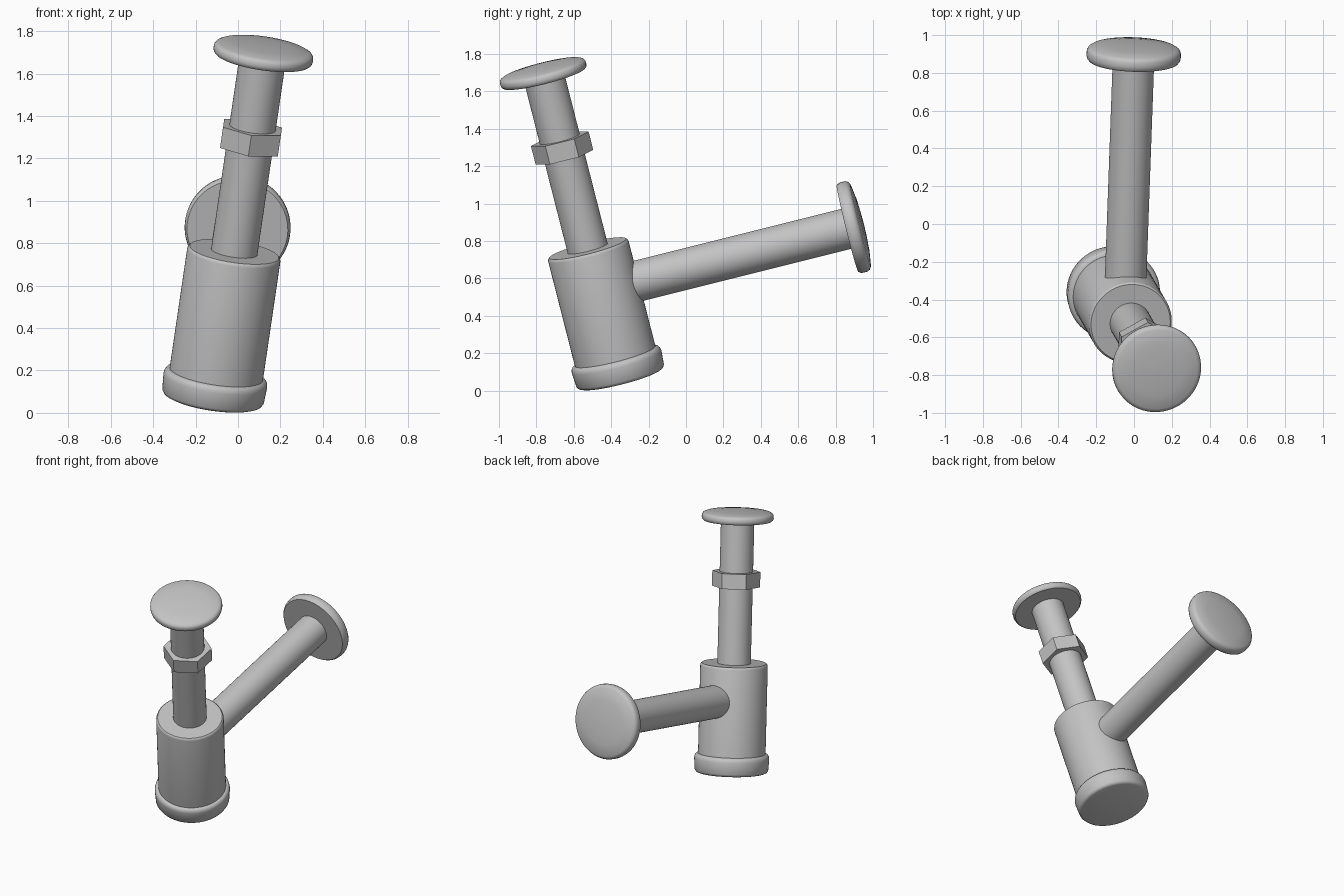
import bpy, bmesh, math
from mathutils import Vector, Matrix

cube = bpy.data.objects.get("Cube")
if cube:
    bpy.data.objects.remove(cube, do_unlink=True)

metal = bpy.data.materials.new("grey metal")
metal.use_nodes = True
grey = (0.55, 0.55, 0.55, 1)
metal.diffuse_color = grey
metal.node_tree.nodes["Principled BSDF"].inputs["Base Color"].default_value = grey

# Tilted frame: "up" runs along the trap body, "out" along the wall pipe
up = Vector((0.147, -0.255, 1)).normalized()
out = Vector((0.037, 1, 0.256))
out = (out - up * out.dot(up)).normalized()
side = out.cross(up)
base = Vector((-0.12, -0.348, 0.064))


def frame(origin, x, y, z):
    m = Matrix((x, y, z)).transposed().to_4x4()
    m.translation = origin
    return m


body_frame = frame(base, side, out, up)
pipe_frame = frame(base + up * 0.49, side, -up, out)


def lathe(name, profile, matrix, sides=64, smooth=True):
    """Revolve (radius, height) points around the local z axis."""
    bm = bmesh.new()
    pts = [(0, profile[0][1])] + profile + [(0, profile[-1][1])]
    verts = [bm.verts.new((0, r, h)) for r, h in pts]
    edges = [bm.edges.new(p) for p in zip(verts, verts[1:])]
    bmesh.ops.spin(bm, geom=verts + edges, cent=(0, 0, 0), axis=(0, 0, 1),
                   angle=math.tau, steps=sides, use_merge=True)
    bmesh.ops.remove_doubles(bm, verts=bm.verts, dist=1e-5)
    bmesh.ops.recalc_face_normals(bm, faces=bm.faces)
    mesh = bpy.data.meshes.new(name)
    bm.to_mesh(mesh)
    bm.free()
    mesh.materials.append(metal)
    obj = bpy.data.objects.new(name, mesh)
    bpy.context.collection.objects.link(obj)
    obj.matrix_world = matrix
    if smooth:
        bpy.ops.object.select_all(action="DESELECT")
        obj.select_set(True)
        bpy.context.view_layer.objects.active = obj
        bpy.ops.object.shade_smooth_by_angle(angle=math.radians(40))
    return obj


def flange(name, radius, start, thick, matrix):
    """Disc with a rounded rim and a gently domed outer face."""
    rim = [(radius - 0.012, 0), (radius - 0.003, 0.12), (radius, 0.3),
           (radius - 0.001, 0.55), (radius - 0.008, 0.7), (radius - 0.022, 0.8),
           (radius * 0.6, 0.93), (radius * 0.3, 0.98), (0.01, 1)]
    return lathe(name, [(r, start + t * thick) for r, t in rim], matrix)


# Trap body and its screw cap
lathe("trap_body", [(0.222, 0.06), (0.222, 0.71), (0.219, 0.72), (0.212, 0.726)],
      body_frame)
lathe("bottom_cap", [(0.222, 0), (0.234, 0.005), (0.242, 0.018), (0.247, 0.095),
                     (0.244, 0.11), (0.236, 0.121), (0.222, 0.126)], body_frame)

# Inlet tube with hexagonal nut and drain flange
lathe("inlet_tube", [(0.11, 0.65), (0.11, 1.69)], body_frame)
lathe("hex_nut", [(0.159, 1.235), (0.159, 1.337)], body_frame, sides=6, smooth=False)
flange("drain_flange", 0.237, 1.675, 0.068, body_frame)

# Outlet pipe to the wall flange
lathe("outlet_pipe", [(0.11, 0.1), (0.11, 1.39)], pipe_frame)
flange("wall_flange", 0.25, 1.373, 0.09, pipe_frame)
